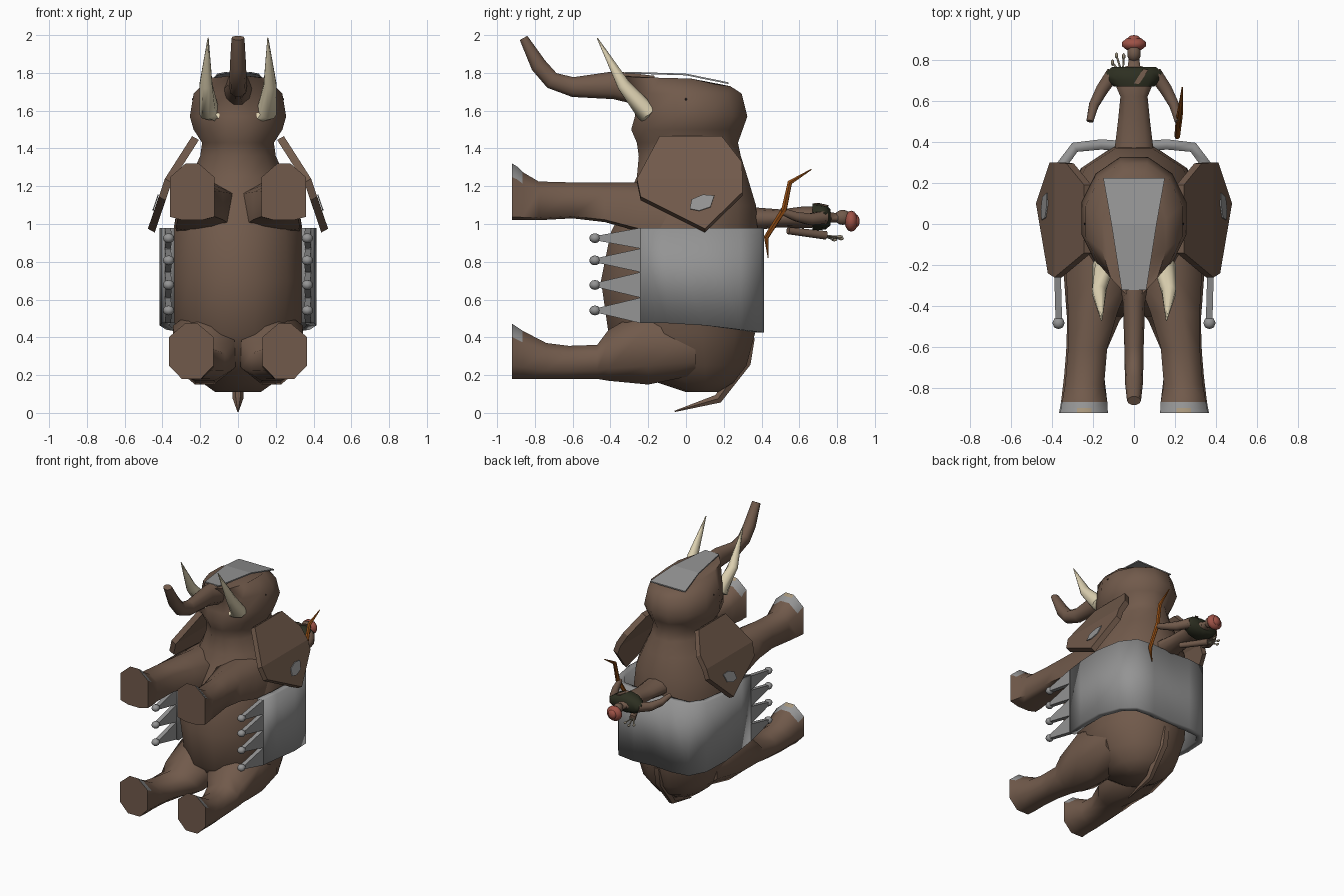
import bpy, bmesh, math
from mathutils import Vector

if "Cube" in bpy.data.objects:
    bpy.data.objects.remove(bpy.data.objects["Cube"])


def mat(name, r, g, b):
    lin = [((c / 255 + 0.055) / 1.055) ** 2.4 for c in (r, g, b)]
    m = bpy.data.materials.new(name)
    m.diffuse_color = (*lin, 1)
    m.use_nodes = True
    m.node_tree.nodes["Principled BSDF"].inputs["Base Color"].default_value = m.diffuse_color
    return m


HIDE = mat("brown hide", 113, 90, 75)
GREY = mat("grey cloth", 148, 148, 148)
IVORY = mat("ivory", 222, 210, 178)
TAN = mat("tan nail", 165, 148, 122)
GREEN = mat("dark green cloth", 45, 47, 33)
RED = mat("red cloth", 158, 82, 70)
WOOD = mat("orange wood", 150, 80, 22)
DARK = mat("dark eye", 35, 28, 24)
ARROW = mat("pale arrow", 150, 140, 120)


def finish(name, bm, mats, angle=55):
    bmesh.ops.recalc_face_normals(bm, faces=bm.faces)
    me = bpy.data.meshes.new(name)
    bm.to_mesh(me)
    bm.free()
    for m in mats:
        me.materials.append(m)
    for p in me.polygons:
        p.use_smooth = True
    me.set_sharp_from_angle(angle=math.radians(angle))
    ob = bpy.data.objects.new(name, me)
    bpy.context.collection.objects.link(ob)
    return ob


def skin(rings):
    """Join equal rings of points into a closed skin."""
    bm = bmesh.new()
    vs = [[bm.verts.new(p) for p in r] for r in rings]
    n = len(vs[0])
    for a, b in zip(vs, vs[1:]):
        for i in range(n):
            bm.faces.new((a[i], a[(i + 1) % n], b[(i + 1) % n], b[i]))
    bm.faces.new(vs[0])
    bm.faces.new(vs[-1])
    return bm


def oval(n, a0, a1, b0, b1, put):
    """Flat-sided oval filling the box a0..a1, b0..b1."""
    k = 1 / math.cos(math.pi / n)
    pts = []
    for i in range(n):
        t = 2 * math.pi * (i + 0.5) / n
        pts.append(put((a0 + a1) / 2 + (a1 - a0) / 2 * k * math.cos(t),
                       (b0 + b1) / 2 + (b1 - b0) / 2 * k * math.sin(t)))
    return pts


def tube(name, path, radii, m, n=8, wide=None):
    """Round tube; wide gives separate sideways radii."""
    pts = [Vector(p) for p in path]
    wide = wide or radii
    rings = []
    for i, p in enumerate(pts):
        d = pts[min(i + 1, len(pts) - 1)] - pts[max(i - 1, 0)]
        q = d.to_track_quat('Z', 'X')
        rings.append([p + q @ Vector((radii[i] * math.cos(t), wide[i] * math.sin(t), 0))
                      for t in (2 * math.pi * (j + 0.5) / n for j in range(n))])
    return finish(name, skin(rings), [m])


def prism(name, pts, depth, m):
    """Flat polygon thickened along the depth vector."""
    d = Vector(depth)
    return finish(name, skin([[Vector(p) for p in pts], [Vector(p) + d for p in pts]]), [m], 30)


def ball(name, c, r, m, u=10, v=7):
    bm = bmesh.new()
    bmesh.ops.create_uvsphere(bm, u_segments=u, v_segments=v, radius=1)
    for w in bm.verts:
        w.co = Vector(c) + Vector(w.co[i] * r[i] for i in range(3))
    return finish(name, bm, [m])


# body, neck and head: z, lowest y, highest y, half width
BODY = [(.11, 0, .17, .12), (.16, -.15, .25, .19), (.25, -.28, .32, .27), (.42, -.41, .365, .33),
        (.7, -.45, .38, .355), (.95, -.4, .38, .345), (1.1, -.33, .37, .32), (1.25, -.26, .325, .25),
        (1.36, -.25, .29, .2), (1.43, -.26, .275, .19), (1.5, -.29, .3, .235), (1.57, -.27, .325, .255),
        (1.69, -.27, .295, .235)]
body = [oval(12, -w, w, a, b, lambda x, y, z=z: (x, y, z)) for z, a, b, w in BODY]
# sloping forehead ends the head
body.append(oval(12, -.155, .155, -.34, .235,
                 lambda x, y: (x, y, 1.802 - .16 * abs(x) - .28 * max(0, y) + .03 * min(0, y))))
finish("body", skin(body), [HIDE])

# forehead cloth, two panels bent at the brow
for name, pts in (("forehead_cloth_upper", [(-.15, .225, 1.75), (-.11, 0, 1.796), (.11, 0, 1.796), (.15, .225, 1.75)]),
                  ("forehead_cloth_lower", [(-.11, 0, 1.796), (-.06, -.32, 1.806), (.06, -.32, 1.806), (.11, 0, 1.796)])):
    prism(name, pts, (0, 0, -.009), GREY)

# trunk and tail
tube("trunk", [(0, -.18, 1.70), (0, -.38, 1.735), (0, -.6, 1.725), (0, -.71, 1.76), (0, -.78, 1.84), (0, -.86, 1.985)],
     [.09, .078, .055, .048, .045, .024], HIDE, 10, [.09, .054, .047, .045, .043, .034])
tube("tail", [(0, .33, .4), (0, .31, .27), (0, .17, .075), (0, -.06, .008)], [.04, .04, .028, .004], HIDE, 6)

# legs: y, z range, x range
REAR = [(-.92, .18, .472, .13, .365), (-.895, .18, .455, .13, .36), (-.865, .18, .435, .13, .355),
        (-.74, .18, .37, .145, .34), (-.62, .18, .355, .135, .33), (-.47, .18, .36, .07, .325),
        (-.41, .17, .44, .02, .33), (-.2, .15, .56, .01, .345), (.05, .2, .5, .03, .3)]
FRONT = [(-.92, 1.02, 1.32, .125, .36), (-.895, 1.02, 1.305, .13, .355), (-.865, 1.02, 1.275, .13, .35),
         (-.78, 1.02, 1.225, .145, .335), (-.6, 1.03, 1.22, .13, .32), (-.43, 1.01, 1.22, .08, .32),
         (-.25, .96, 1.22, .01, .33), (0, .93, 1.22, .03, .32)]


def leg_ring(s, y, z0, z1, x0, x1, low):
    """House-shaped section with a narrow ridge to the front."""
    xm, h = (x0 + x1) / 2, z1 - z0
    za, zb = z0 + low * h, z0 + .76 * h
    pts = [(xm - .035, z1), (x0, zb), (x0, za), (xm - .05, z0), (xm + .05, z0), (x1, za), (x1, zb), (xm + .035, z1)]
    return [(s * x, y, z) for x, z in pts]


# ear outlines (y, z); the plate leans outward and bends half way
EAR_TOP = [(-.14, 1.455), (-.26, 1.23), (.3, 1.23), (.295, 1.32), (.19, 1.455)]
EAR_LOW = [(-.26, 1.23), (-.24, 1.135), (.1, .965), (.3, 1.16), (.3, 1.23)]
PATCH = [(.02, 1.07), (.03, 1.12), (.09, 1.145), (.15, 1.14), (.13, 1.08), (.07, 1.06)]


def ear_x(z):
    return .225 + (1.455 - z) * .64 if z > 1.23 else .369 + (1.23 - z) * .34


# blanket side profile (x, y), draped from the spine outwards
DRAPE = [(0, .4), (.16, .412), (.3, .395), (.38, .29), (.415, .1), (.405, -.1), (.385, -.25)]
HEM = [.475, .61, .745, .87, .98]

for s, side in ((1, "right"), (-1, "left")):
    for kind, rings, low in (("rear", REAR, .24), ("front", FRONT, .06)):
        bm = skin([leg_ring(s, *r, low) for r in rings])
        mid = s * .243
        bmesh.ops.recalc_face_normals(bm, faces=bm.faces)
        for f in bm.faces:  # toenails on the forward foot faces
            c = f.calc_center_median()
            if -.915 < c.y < -.87 and f.normal.z > .2:
                f.material_index = 2 if abs(c.x - mid) < .02 and c.y < -.9 else 1
        finish(f"{kind}_leg_{side}", bm, [HIDE, GREY, TAN], 75)

    for part, outline in (("upper", EAR_TOP), ("lower", EAR_LOW)):
        prism(f"ear_{part}_{side}", [(s * (ear_x(z) - .018), y, z - .01) for y, z in outline],
              (s * .036, 0, .02), HIDE)
    prism(f"ear_patch_{side}", [(s * (ear_x(z) + .021), y, z + .009) for y, z in PATCH], (s * .006, 0, .002), GREY)
    tube(f"tusk_{side}", [(s * .095, -.215, 1.572), (s * .152, -.21, 1.592), (s * .17, -.33, 1.735), (s * .158, -.47, 1.985)],
         [.038, .055, .037, .003], IVORY)
    ball(f"eye_{side}", (s * .237, 0, 1.66), (.007, .007, .007), DARK, 8, 6)

    # hanging points and tassels of the blanket
    for a, b in zip(HEM, HEM[1:]):
        c = (a + b) / 2
        prism(f"blanket_point_{side}", [(s * .388, -.24, a), (s * .382, -.46, c - .015), (s * .382, -.46, c + .015),
                                        (s * .388, -.24, b)], (-s * .032, 0, 0), GREY)
        ball(f"tassel_{side}", (s * .367, -.482, c), (.03, .03, .026), GREY, 8, 6)

    # rider arms
    tube(f"rider_arm_{side}", [(s * .1, .735, 1.035), (s * .155, .655, 1.025), (s * .195, .58, 1.04), (s * .215, .5, 1.07)],
         [.037, .033, .026, .018], HIDE)

# blanket
bm = bmesh.new()
row = [(-x, y) for x, y in DRAPE[:0:-1]] + DRAPE
ends = [[bm.verts.new((x, y, z if k else z - max(0, y) * .12)) for x, y in row] for k, z in ((0, .475), (1, .98))]
for i in range(len(row) - 1):
    bm.faces.new((ends[0][i], ends[0][i + 1], ends[1][i + 1], ends[1][i]))
blanket = finish("blanket", bm, [GREY], 60)
mod = blanket.modifiers.new("thickness", 'SOLIDIFY')
mod.thickness = .05
mod.offset = -1

# rider torso and vest: y, z range, half width
TORSO = [(.36, .97, 1.085, .095), (.5, .985, 1.075, .078), (.62, .98, 1.09, .066), (.7, .985, 1.09, .1),
         (.75, 1.0, 1.07, .09), (.77, 1.01, 1.06, .03), (.81, 1.01, 1.055, .025)]
VEST = [(.67, .972, 1.105, .1), (.7, .97, 1.108, .125), (.74, .975, 1.1, .135), (.765, .995, 1.075, .105)]
for name, rows, m in (("rider_torso", TORSO, HIDE), ("rider_vest", VEST, GREEN)):
    finish(name, skin([oval(10, -w, w, a, b, lambda x, z, y=y: (x, y, z)) for y, a, b, w in rows]), [m])
prism("chest_strap", [(.0, .685, 1.112), (.025, .68, 1.112), (.07, .75, 1.1), (.045, .755, 1.1)], (0, 0, -.008), HIDE)
ball("rider_head", (0, .83, 1.035), (.035, .045, .04), HIDE)
ball("turban", (0, .875, 1.015), (.062, .036, .056), RED)
ball("turban_top", (0, .897, 1.015), (.035, .023, .035), RED)

# bow in the right hand
tube("bow", [(.235, .665, 1.29), (.225, .55, 1.22), (.22, .52, 1.08), (.21, .425, .93), (.2, .435, .82)],
     [.003, .014, .016, .014, .003], WOOD, 6)

# quiver and arrows on the back
tube("quiver", [(.03, .54, .965), (-.06, .74, .94)], [.02, .024], HIDE, 8)
for dx, dy in ((-.045, .01), (-.025, .045), (.01, .04)):
    tip = (-.06 + dx, .775 + dy, .93 + dx * .3)
    tube("arrow", [(-.055, .72, .94), tip], [.005, .005], ARROW, 5)
    ball("arrow_feather", tip, (.009, .016, .009), ARROW, 6, 4)
